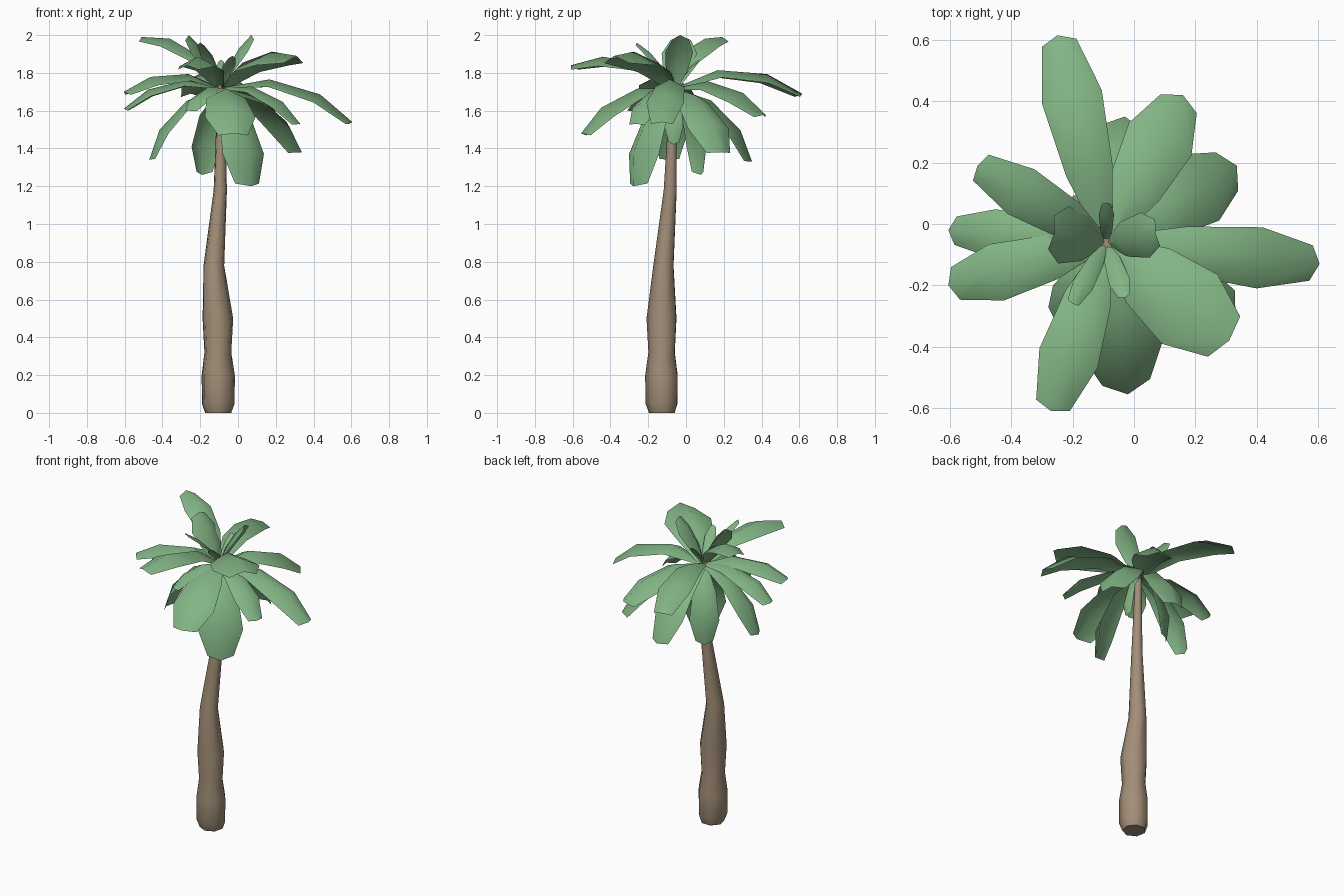
import bpy, bmesh, math
from mathutils import Vector

if "Cube" in bpy.data.objects:
    bpy.data.objects.remove(bpy.data.objects["Cube"])


def material(name, rgb):
    m = bpy.data.materials.new(name)
    m.diffuse_color = (*rgb, 1)
    m.use_nodes = True
    m.node_tree.nodes["Principled BSDF"].inputs["Base Color"].default_value = m.diffuse_color
    return m


BARK = material("bark", (0.36, 0.27, 0.185))
GREEN = material("leaf_green", (0.225, 0.46, 0.235))


def finish(name, bm, mat):
    me = bpy.data.meshes.new(name)
    bm.to_mesh(me)
    bm.free()
    me.materials.append(mat)
    for p in me.polygons:
        p.use_smooth = len(p.vertices) == 4
    ob = bpy.data.objects.new(name, me)
    bpy.context.collection.objects.link(ob)
    return ob


# Trunk: low-poly rings (x, y, z, radius) along a leaning, bulging stem
RINGS = [(-.105, -.125, 0, .071), (-.105, -.126, .05, .089), (-.105, -.126, .2, .09),
         (-.107, -.126, .32, .073), (-.107, -.126, .5, .083), (-.128, -.117, .78, .056),
         (-.094, -.082, 1.18, .036), (-.092, -.075, 1.42, .028), (-.09, -.065, 1.74, .02)]
SIDES = 7
bm = bmesh.new()
rows = []
for x, y, z, r in RINGS:
    rows.append([bm.verts.new((x + r * math.cos(a), y + r * math.sin(a), z))
                 for a in (2 * math.pi * i / SIDES + .2 for i in range(SIDES))])
for a, b in zip(rows, rows[1:]):
    for i in range(SIDES):
        j = (i + 1) % SIDES
        bm.faces.new((a[i], a[j], b[j], b[i]))
bm.faces.new(rows[0][::-1])
bm.faces.new(rows[-1])
finish("trunk", bm, BARK)

# Leaves: arched strips, three points across, bowed outward from the crown
CROWN = Vector((-.09, -.06, 1.72))
PROFILE = [(0, .2), (.33, .78), (.72, 1), (1, .58)]


def leaf(name, tip, width, bow=.17):
    tip = Vector(tip)
    chord = tip - CROWN
    side = Vector((-chord.y, chord.x, 0)).normalized()
    up = chord.cross(side).normalized()
    mid = (CROWN + tip) / 2 + up * chord.length * bow * 2
    bm = bmesh.new()
    rows = []
    for t, w in PROFILE:
        p = CROWN * (1 - t) ** 2 + mid * 2 * t * (1 - t) + tip * t * t
        tangent = ((mid - CROWN) * (1 - t) + (tip - mid) * t).normalized()
        normal = tangent.cross(side)
        half = width * w / 2
        back = tangent * (.01 if t == 1 else 0)
        rows.append([bm.verts.new(p + side * half * s - (normal * half * .5 + back) * abs(s))
                     for s in (-1, 0, 1)])
    for a, b in zip(rows, rows[1:]):
        for i in (0, 1):
            bm.faces.new((a[i], b[i], b[i + 1], a[i + 1]))
    bmesh.ops.recalc_face_normals(bm, faces=bm.faces)
    bm.normal_update()
    if sum((f.normal.dot(up) for f in bm.faces)) < 0:
        bmesh.ops.reverse_faces(bm, faces=bm.faces)
    finish(name, bm, GREEN)


# (tip position, width)
LEAVES = [((-.25, .615, 1.69), .2), ((.605, -.13, 1.54), .2), ((.16, .42, 1.58), .23),
          ((.335, .19, 1.38), .25), ((-.03, .35, 1.33), .22), ((-.51, .19, 1.99), .17),
          ((-.605, -.02, 1.61), .16), ((-.605, -.2, 1.7), .19), ((-.27, -.61, 1.84), .2),
          ((-.02, -.555, 1.48), .27), ((.31, -.38, 1.89), .29), ((.33, -.27, 1.53), .16),
          ((.07, -.28, 1.2), .27), ((-.47, -.09, 1.34), .18), ((-.19, .08, 1.26), .18),
          ((-.26, -.31, 1.6), .13)]
for i, (tip, w) in enumerate(LEAVES):
    leaf(f"leaf_{i + 1}", tip, w)

# Young upright leaves at the heart, and a small hanging one by the trunk
YOUNG = [((.07, -.03, 2.0), .15), ((-.26, -.03, 2.0), .19), ((-.2, -.26, 1.96), .07),
         ((-.03, -.24, 1.89), .07), ((-.09, .07, 1.87), .05)]
for i, (tip, w) in enumerate(YOUNG):
    leaf(f"young_leaf_{i + 1}", tip, w, .08)
leaf("hanging_leaf", (.0, -.065, 1.42), .1)
